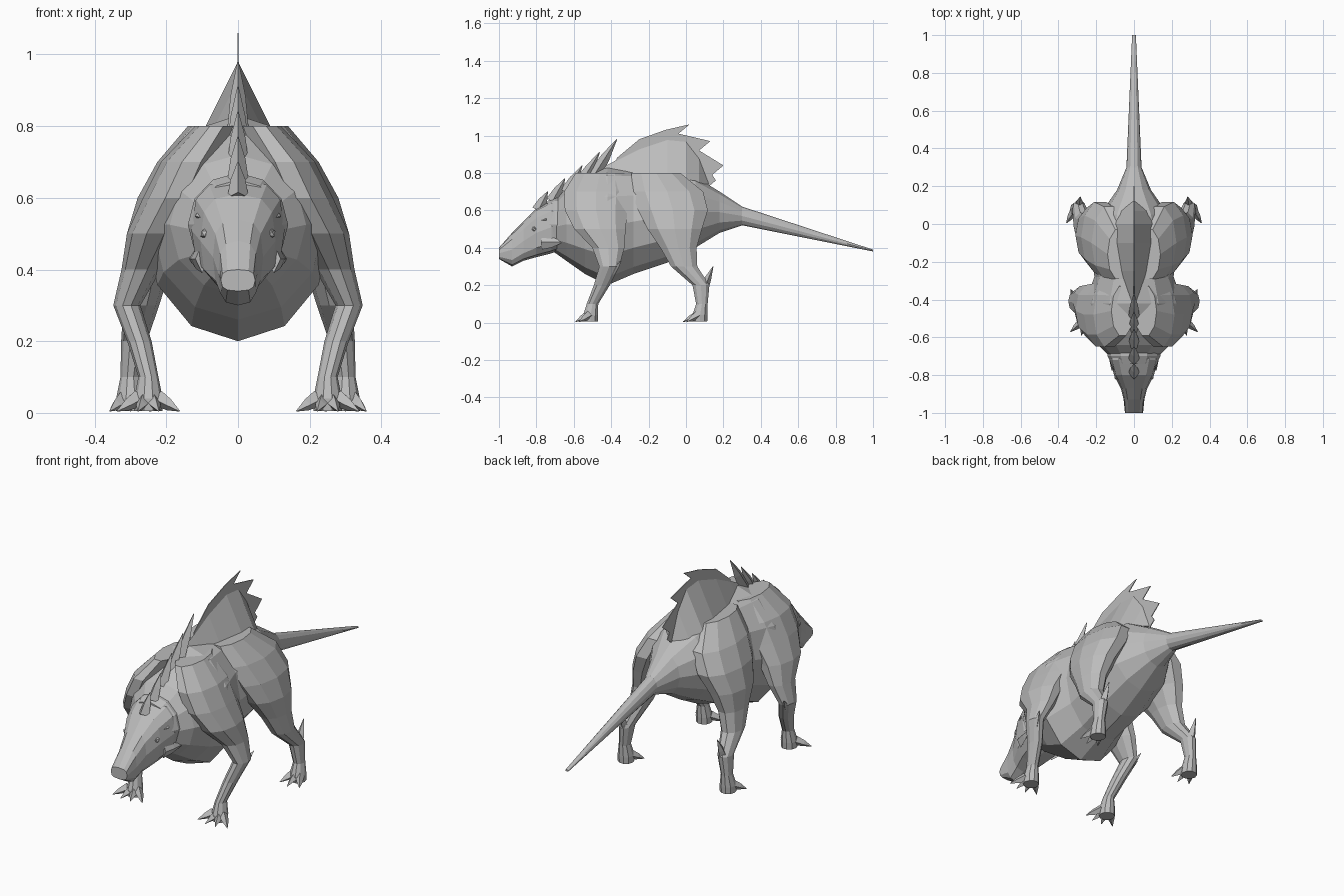
import bpy
import bmesh
from math import sin, cos, tau, copysign
from mathutils import Vector

cube = bpy.data.objects.get("Cube")
if cube:
    bpy.data.objects.remove(cube, do_unlink=True)

grey = (.5, .5, .5, 1)
hide = bpy.data.materials.new("grey_hide")
hide.use_nodes = True
hide.diffuse_color = grey
hide.node_tree.nodes["Principled BSDF"].inputs["Base Color"].default_value = grey


def finish(name, bm):
    """Turn a bmesh into a flat shaded object."""
    bmesh.ops.recalc_face_normals(bm, faces=bm.faces)
    mesh = bpy.data.meshes.new(name)
    bm.to_mesh(mesh)
    bm.free()
    mesh.materials.append(hide)
    obj = bpy.data.objects.new(name, mesh)
    bpy.context.collection.objects.link(obj)


def loft(name, rings):
    """Skin a list of point rings and cap both ends."""
    bm = bmesh.new()
    loops = [[bm.verts.new(point) for point in ring] for ring in rings]
    for this, following in zip(loops, loops[1:]):
        for i in range(len(this)):
            bm.faces.new((this[i - 1], this[i], following[i], following[i - 1]))
    bm.faces.new(loops[0])
    bm.faces.new(loops[-1])
    finish(name, bm)


def circle(sides):
    """Cosine and sine pairs around a full turn."""
    return [(cos(tau * i / sides), sin(tau * i / sides)) for i in range(sides)]


def trunk_ring(y, top, bottom, half_width, power=1):
    """Upright ring across the body; a power below one makes it boxier."""
    middle, reach = (top + bottom) / 2, (top - bottom) / 2
    return [(half_width * copysign(abs(c) ** power, c), y,
             middle + reach * copysign(abs(s) ** power, s))
            for c, s in circle(12)]


def leg(name, side, stations):
    """Level rings at even heights, deeper front to back near the body."""
    rings = []
    for i, (x, y, radius) in enumerate(stations):
        rings.append((x, y, .8 - i / 10, radius))
    x, y = stations[-1][:2]
    for height in (.04, .005):
        rings.append((x, y - .01, height, .04))
    loft(name, [[(side * (x + radius * c), y + radius * (1 + 1.6 * z) * s, z)
                 for c, s in circle(10)] for x, y, z, radius in rings])


def spike(name, start, tip, width, height):
    """Four sided tapered point from start to tip."""
    start, tip = Vector(start), Vector(tip)
    axis = (tip - start).normalized()
    across = axis.cross(Vector((0, 0, 1))).normalized()
    up = across.cross(axis)
    rings = []
    for along, scale in ((0, 1), (.5, .7), (1, .06)):
        centre = start.lerp(tip, along)
        rings.append([centre + scale * (across * width * c + up * height * s)
                      for c, s in circle(4)])
    loft(name, rings)


def plate(name, outline, thickness):
    """Thin upright sheet on the centre plane from a y, z outline."""
    bm = bmesh.new()
    face = bm.faces.new([bm.verts.new((-thickness / 2, y, z)) for y, z in outline])
    extruded = bmesh.ops.extrude_face_region(bm, geom=[face])["geom"]
    moved = [item for item in extruded if isinstance(item, bmesh.types.BMVert)]
    bmesh.ops.translate(bm, verts=moved, vec=(thickness, 0, 0))
    bmesh.ops.triangulate(bm, faces=bm.faces)
    finish(name, bm)


# Body: y, top, bottom, half width
body = [trunk_ring(*station) for station in (
    (-.71, .64, .38, .12), (-.64, .72, .33, .19), (-.54, .79, .26, .24),
    (-.42, .83, .2, .26), (-.28, .82, .26, .21), (-.1, .82, .32, .22),
    (.05, .78, .4, .18), (.18, .7, .48, .09))]

# Tail: an even taper that sinks towards its tip
tail_steps = 6
for i in range(tail_steps):
    along = i / (tail_steps - 1)
    centre = .57 - .185 * along
    half_height = .05 - .045 * along
    half_width = .04 - .03 * along
    body.append(trunk_ring(.3 + .7 * along, centre + half_height,
                           centre - half_height, half_width))
loft("body_and_tail", body)

# Head tapering into a square snout
head = ((-.64, .64, .4, .12), (-.72, .65, .37, .13), (-.8, .61, .35, .105),
        (-.87, .54, .33, .07), (-.93, .48, .3, .055), (-1, .4, .34, .048))
loft("head", [trunk_ring(*station, power=.7) for station in head])

# Raised collar behind the skull
loft("collar", [trunk_ring(y, .65 + swell, .4 - swell, .12 + swell)
                for y, swell in ((-.74, 0), (-.7, .02), (-.65, .02))])

# Legs from the body down: x, y, radius
front_leg = ((.06, -.46, .06), (.13, -.48, .085), (.175, -.48, .09), (.23, -.46, .08),
             (.27, -.415, .055), (.31, -.41, .038), (.275, -.45, .034), (.25, -.5, .028))
hind_leg = ((.08, -.16, .06), (.13, -.1, .095), (.18, -.07, .1), (.225, -.06, .085),
            (.25, -.04, .062), (.27, -.01, .05), (.29, .08, .036), (.3, .085, .028))

for side, label in ((1, "left"), (-1, "right")):
    for place, stations, toes in (("front", front_leg, 4), ("hind", hind_leg, 3)):
        leg(f"{label}_{place}_leg", side, stations)

        # Clawed toes fan forward from the foot
        x, y = stations[-1][:2]
        for i in range(toes):
            spread = .058 * (i - (toes - 1) / 2)
            spike(f"{label}_{place}_toe_{i + 1}",
                  (side * (x + spread / 3), y - .02, .04),
                  (side * (x + spread), y - .1 + abs(spread) / 3, .005), .022, .024)

    # Elbow and hock spurs
    spike(label + "_elbow_spur", (side * .31, -.4, .27), (side * .335, -.345, .33), .02, .02)
    spike(label + "_hock_spur", (side * .29, .09, .17), (side * .285, .145, .3), .026, .026)

    # Brow, cheek and nostril ridges
    spike(label + "_brow", (side * .1, -.74, .55), (side * .05, -.86, .53), .022, .025)
    spike(label + "_cheek", (side * .1, -.77, .43), (side * .135, -.66, .43), .02, .04)
    spike(label + "_nostril", (side * .03, -.93, .44), (side * .035, -.98, .41), .016, .016)

    # Eye
    eye = bmesh.new()
    bmesh.ops.create_icosphere(eye, subdivisions=1, radius=.016)
    bmesh.ops.translate(eye, verts=eye.verts, vec=(side * .09, -.81, .5))
    finish(label + "_eye", eye)

# Tented back ridge, wider where its crest is higher
base = .74
crest_line = ((-.5, .8), (-.37, .87), (-.25, .93), (-.1, .98), (0, .97), (.07, .88), (.12, .75))
ridge = []
for y, crest in crest_line:
    half_width = (crest - base) / 2
    ridge.append([(-half_width, y, base), (0, y, crest), (half_width, y, base)])
loft("back_ridge", ridge)

# Ragged sail: a notch is cut below each swept barb
sail = [(.05, .7), (-.38, .78), (-.37, .88), (-.25, .98), (-.11, 1.03)]
for y, z in ((.02, 1.06), (.13, .97), (.2, .84), (.16, .76)):
    sail += [(y, z), (y - .06, z - .05)]
plate("back_sail", sail, thickness=.004)

# Broad neck spines grow towards the sail
spines = 5
for i in range(spines):
    along = i / (spines - 1)
    y, z = -.79 + .3 * along, .6 + .19 * along
    spike(f"neck_spine_{i + 1}", (0, y, z),
          (0, y + .05 + .07 * along, z + .1 + .09 * along), .03, .035)
